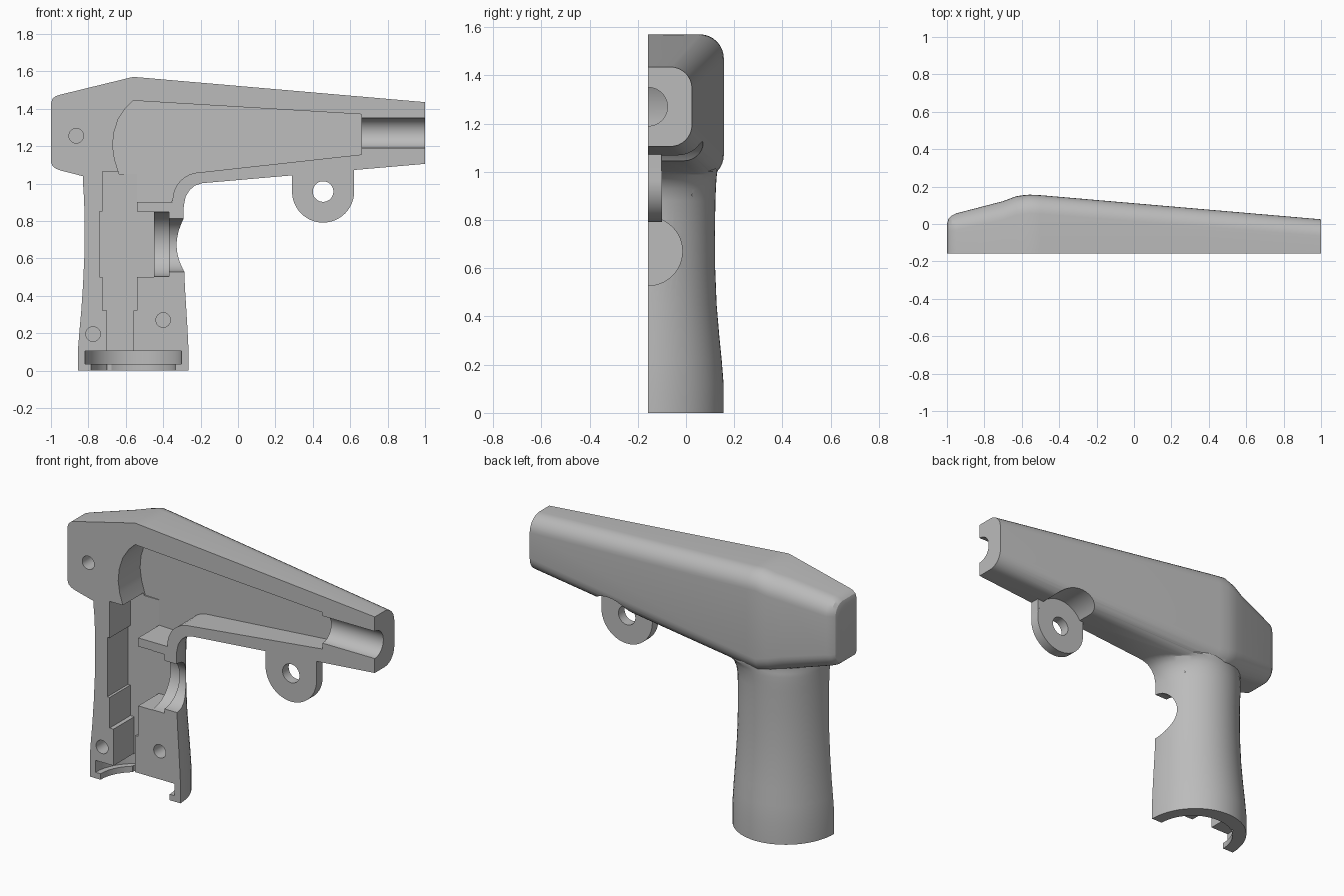
import bpy, bmesh
from math import sin, cos, pi, radians

SPLIT = -0.157   # flat parting face of the half shell
OUT = -0.6       # how far raw parts run past the parting face

if "Cube" in bpy.data.objects:
    bpy.data.objects.remove(bpy.data.objects["Cube"])

grey = bpy.data.materials.new("light_grey_plastic")
grey.use_nodes = True
colour = (0.5, 0.5, 0.5, 1)
grey.diffuse_color = colour
grey.node_tree.nodes["Principled BSDF"].inputs["Base Color"].default_value = colour


def loft(name, rings):
    """Skin closed rings of equal point count and cap both ends."""
    bm = bmesh.new()
    rows = [[bm.verts.new(p) for p in ring] for ring in rings]
    n = len(rows[0])
    for a, b in zip(rows, rows[1:]):
        for i in range(n):
            j = (i + 1) % n
            bm.faces.new((a[i], a[j], b[j], b[i]))
    bm.faces.new(rows[0][::-1])
    bm.faces.new(rows[-1])
    bmesh.ops.recalc_face_normals(bm, faces=bm.faces)
    mesh = bpy.data.meshes.new(name)
    bm.to_mesh(mesh)
    bm.free()
    mesh.materials.append(grey)
    obj = bpy.data.objects.new(name, mesh)
    bpy.context.collection.objects.link(obj)
    return obj


def box(name, x0, x1, y0, y1, z0, z1):
    return loft(name, [[(x, y0, z0), (x, y1, z0), (x, y1, z1), (x, y0, z1)] for x in (x0, x1)])


def cylinder(name, axis, u, v, r, start, end, n=48):
    """u, v is the centre on the two other axes, in x, y, z order."""
    rings = []
    for w in (start, end):
        ring = []
        for i in range(n):
            p = [u + r * cos(2 * pi * i / n), v + r * sin(2 * pi * i / n)]
            p.insert("xyz".index(axis), w)
            ring.append(p)
        rings.append(ring)
    return loft(name, rings)


def combine(target, tool, operation):
    mod = target.modifiers.new("join", "BOOLEAN")
    mod.operation = operation
    mod.solver = "EXACT"
    mod.object = tool
    tool.hide_render = True
    bpy.context.view_layer.objects.active = target
    bpy.ops.object.modifier_apply(modifier=mod.name)
    bpy.data.objects.remove(tool)


def body_ring(x, zb, zt, yb, r, n=8):
    """Section of the barrel body with two rounded back corners."""
    arc = [(r * sin(pi / 2 * i / n), r * cos(pi / 2 * i / n)) for i in range(n + 1)]
    low = [(x, yb - r + s, zb + r - c) for s, c in arc]
    high = [(x, yb - r + s, zt - r + c) for s, c in reversed(arc)]
    return [(x, OUT, zb)] + low + high + [(x, OUT, zt)]


def handle_ring(z, left, right, back, n=64):
    cx, rx, ry = (left + right) / 2, (right - left) / 2, back - SPLIT
    return [(cx + rx * cos(2 * pi * i / n), SPLIT + ry * sin(2 * pi * i / n), z) for i in range(n)]


# Barrel body: x, bottom, top, back, corner radius
shell = loft("grip_half_shell", [body_ring(*s) for s in (
    (-1, 1.115, 1.43, 0.0, 0.06), (-0.992, 1.094, 1.453, 0.027, 0.07),
    (-0.975, 1.08, 1.467, 0.045, 0.08), (-0.95, 1.07, 1.475, 0.057, 0.09),
    (-0.7, 1.006, 1.536, 0.122, 0.1), (-0.63, 0.988, 1.553, 0.148, 0.1),
    (-0.56, 0.97, 1.57, 0.157, 0.1), (-0.5, 0.975, 1.565, 0.154, 0.1),
    (1, 1.105, 1.435, 0.025, 0.09))])

# Handle: z, left edge, right edge, back, flaring into the body
handle = loft("handle", [handle_ring(*s) for s in (
    (0, -0.855, -0.265, 0.156), (0.12, -0.855, -0.265, 0.156),
    (0.22, -0.847, -0.27, 0.148), (0.32, -0.838, -0.276, 0.138),
    (0.45, -0.829, -0.284, 0.127), (0.6, -0.822, -0.29, 0.121),
    (0.75, -0.82, -0.291, 0.12), (0.88, -0.822, -0.29, 0.122),
    (0.93, -0.824, -0.28, 0.124), (0.965, -0.826, -0.258, 0.126),
    (0.988, -0.828, -0.232, 0.128), (1.002, -0.83, -0.19, 0.13),
    (1.2, -0.83, -0.19, 0.14))])
combine(shell, handle, "UNION")

# Eyelet lug with a round relief behind it
LUG_X, LUG_Z = 0.455, 0.957
combine(shell, cylinder("relief", "y", LUG_X, LUG_Z, 0.168, -0.12, 0.4), "DIFFERENCE")
combine(shell, cylinder("lug_round", "y", LUG_X, LUG_Z, 0.166, OUT, -0.1), "UNION")
combine(shell, box("lug_neck", 0.2895, 0.6205, OUT, -0.101, 0.96, 1.128), "UNION")
combine(shell, cylinder("lug_hole", "y", LUG_X, LUG_Z, 0.055, -0.9, 0.1), "DIFFERENCE")

# Flat parting face
combine(shell, box("parting_cut", -2, 2, -2, SPLIT, -1, 3), "DIFFERENCE")

# Main cavity: outline with a rounded rear and lower bend, floor rising to the front
arc_rear = [(-0.56, 1.443), (-0.6, 1.405), (-0.64, 1.345), (-0.664, 1.27),
            (-0.67, 1.2), (-0.66, 1.13), (-0.635, 1.05)]
bend = [(-0.2 - 0.15 * cos(a), 0.91 + 0.15 * sin(a)) for a in (pi / 2 * i / 8 for i in range(9))]
outline = arc_rear + [(-0.54, 1.05), (-0.54, 0.9), (-0.35, 0.9)] + bend + [(0.66, 1.155), (0.66, 1.37)]


def floor(x):
    return 0.04 - 0.06 * (x + 0.56)


combine(shell, loft("main_cavity", [[(x, -0.5, z) for x, z in outline],
                                    [(x, floor(x), z) for x, z in outline]]), "DIFFERENCE")

# Stepped pockets in the handle: left, right, bottom, top
for x0, x1, z0, z1 in ((-0.725, -0.54, 0.32, 1.065), (-0.74, -0.45, 0.5, 0.85),
                       (-0.7, -0.56, -0.1, 0.4)):
    combine(shell, box("pocket", x0, x1, -0.5, 0.035, z0, z1), "DIFFERENCE")

# Button opening, bore and round base recess
for name, axis, u, v, r, start, end in (
        ("button_seat", "x", SPLIT, 0.675, 0.173, -0.5, -0.37),
        ("button_hole", "x", SPLIT, 0.67, 0.142, -0.45, 0.1),
        ("bore", "x", SPLIT, 1.27, 0.08, 0.6, 1.2),
        ("base_slot", "z", -0.56, SPLIT, 0.258, 0.035, 0.105),
        ("base_opening", "z", -0.56, SPLIT, 0.225, -0.1, 0.07)):
    combine(shell, cylinder(name, axis, u, v, r, start, end), "DIFFERENCE")

# Blind screw holes in the parting face
for x, z in ((-0.865, 1.255), (-0.775, 0.195), (-0.4, 0.27)):
    combine(shell, cylinder("screw_hole", "y", x, z, 0.039, -0.4, -0.06, 32), "DIFFERENCE")

bpy.ops.object.select_all(action="DESELECT")
shell.select_set(True)
bpy.context.view_layer.objects.active = shell
bpy.ops.object.shade_smooth_by_angle(angle=radians(25))
